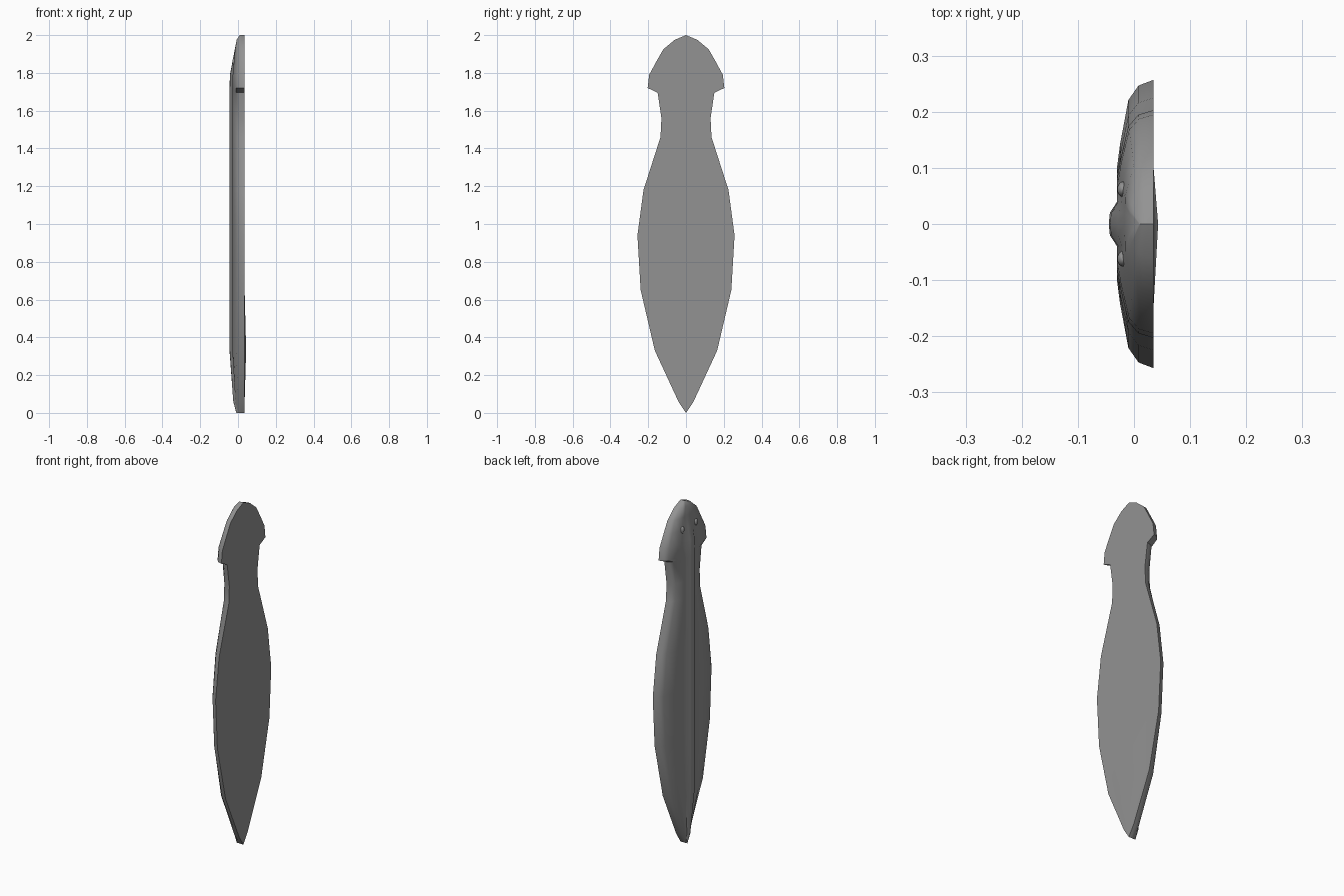
import bpy, bmesh
from math import radians

cube = bpy.data.objects.get("Cube")
if cube:
    bpy.data.objects.remove(cube)

grey = bpy.data.materials.new("grey")
grey.use_nodes = True
grey.diffuse_color = (0.29, 0.29, 0.29, 1)
grey.node_tree.nodes["Principled BSDF"].inputs["Base Color"].default_value = (0.29, 0.29, 0.29, 1)

BACK = 0.035

# Outline rows: height, half width, depth factor, ridge strength, back bulge
ROWS = [
    (2.0, 0, 0.4, 0, 0),
    (1.975, 0.06, 0.65, 0, 0),
    (1.925, 0.12, 0.78, 0.1, 0),
    (1.86, 0.157, 0.87, 0.6, 0),
    (1.79, 0.195, 0.97, 1, 0),
    (1.72, 0.203, 1, 1, 0),
    (1.695, 0.15, 1, 1, 0),
    (1.56, 0.13, 1, 1, 0),
    (1.46, 0.135, 1, 1, 0),
    (1.18, 0.225, 1, 1, 0),
    (0.94, 0.257, 1, 1, 0),
    (0.65, 0.24, 1, 1, 0),
    (0.33, 0.165, 1, 1, 0.008),
    (0.06, 0.04, 0.75, 1, 0),
    (0.0, 0, 0.55, 1, 0),
]


def section(width, depth, ridge, bulge):
    """Closed loop of (x, y) around the body at one height."""
    crest = min(0.04, 0.3 * width)
    half = [(width * 0.6, 0), (width, 0), (width * 0.96, 0.027),
            (width * 0.86, 0.045), (width * 0.55, 0.06), (width * 0.4, 0.065),
            (crest, 0.065), (crest * 0.5, 0.065 + 0.013 * ridge)]
    side = [(BACK - d * depth, y) for y, d in half]
    top = (BACK - (0.065 + 0.015 * ridge) * depth, 0)
    return [(BACK + bulge, 0)] + side + [top] + [(x, -y) for x, y in reversed(side)]


# Body lofted through the rows
bm = bmesh.new()
loops = [[bm.verts.new((x, y, z)) for x, y in section(*row)] for z, *row in ROWS]
for a, b in zip(loops, loops[1:]):
    for i in range(len(a)):
        j = (i + 1) % len(a)
        bm.faces.new((a[i], a[j], b[j], b[i]))
bmesh.ops.remove_doubles(bm, verts=bm.verts, dist=0.0001)
bmesh.ops.recalc_face_normals(bm, faces=bm.faces)
mesh = bpy.data.meshes.new("body")
bm.to_mesh(mesh)
bm.free()
body = bpy.data.objects.new("body", mesh)
bpy.context.collection.objects.link(body)
parts = [body]

# Eyes
for name, side in (("left_eye", 1), ("right_eye", -1)):
    bpy.ops.mesh.primitive_uv_sphere_add(segments=16, ring_count=8, radius=1,
                                         location=(-0.02, side * 0.062, 1.86))
    eye = bpy.context.object
    eye.name = name
    eye.scale = (0.01, 0.014, 0.02)
    parts.append(eye)

# Colour and shading
for part in parts:
    part.data.materials.append(grey)
    bpy.ops.object.select_all(action="DESELECT")
    part.select_set(True)
    bpy.context.view_layer.objects.active = part
    bpy.ops.object.shade_smooth_by_angle(angle=radians(35))
